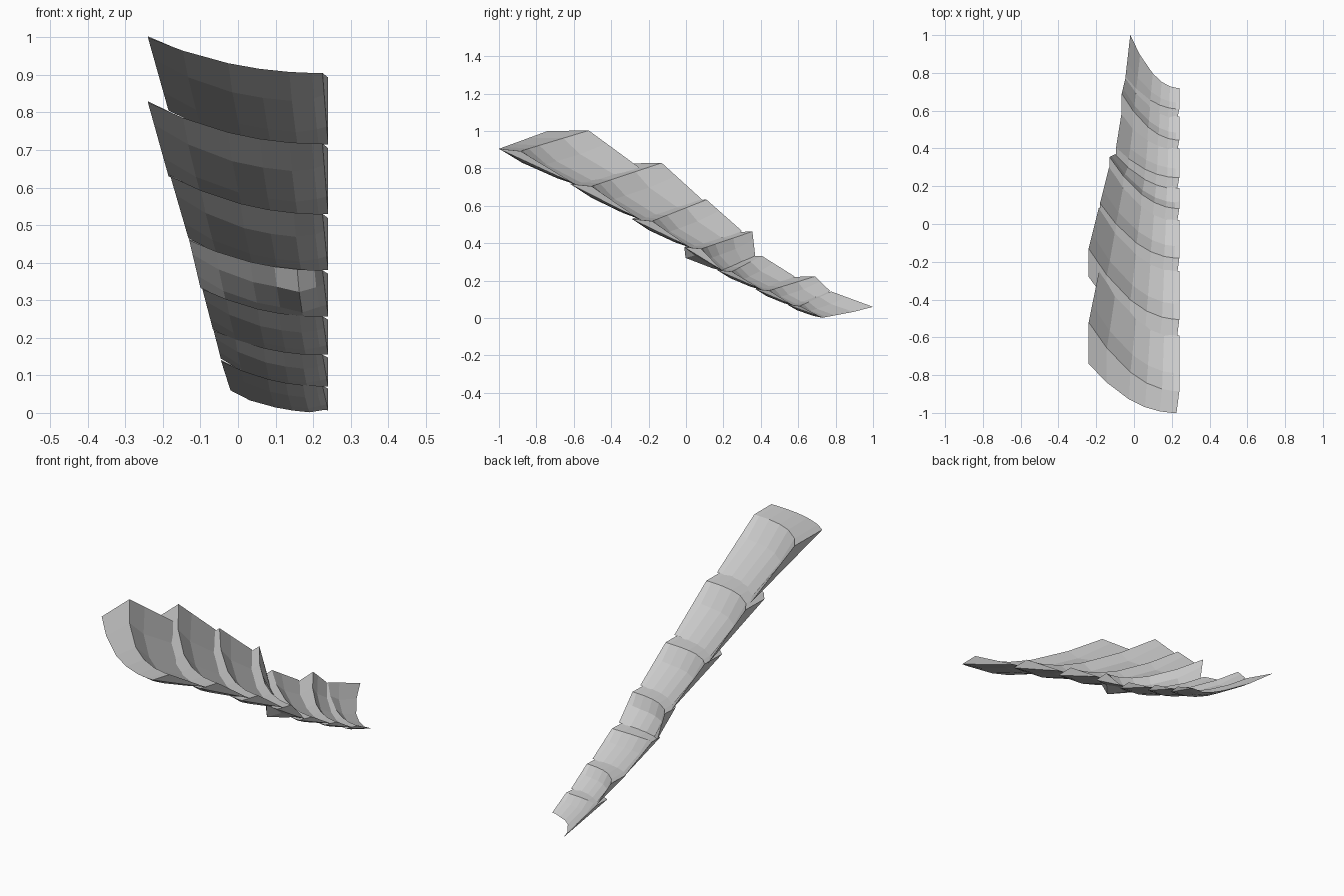
import bpy, bmesh
from mathutils import Vector

if "Cube" in bpy.data.objects:
    bpy.data.objects.remove(bpy.data.objects["Cube"])

# stations across the plate: 0 = right rim, 1 = left wing tip
STATIONS = [0, 0.06, 0.19, 0.36, 0.54, 0.8, 1]
DOWN = Vector((0, -0.43, -0.9))   # outward direction of the underside


def arc(right, left):
    """Curved cross line that sweeps up and back towards the left wing."""
    pts = []
    for u in STATIONS:
        f = u ** 2.1
        pts.append(Vector((right[0] + (left[0] - right[0]) * u,
                           right[1] + (left[1] - right[1]) * f,
                           right[2] + (left[2] - right[2]) * f)))
    return pts


def between(a, b, t, push, rim=0.6):
    """Row between two arcs, pushed outward except at both side edges."""
    row = []
    for i, (p, q) in enumerate(zip(a, b)):
        k = 0 if i in (0, len(a) - 1) else (rim if i in (1, len(a) - 2) else 1)
        row.append(p.lerp(q, t) + DOWN * push * k)
    return row


def plate(name, front, lip_y, rear, scale, keel=0.0):
    (fr, fl), (rr, rl) = front, rear
    F = arc(fr, fl)
    G = arc((0.24, fr[1] + 0.115 * scale, fr[2] - 0.012 * scale), (fl[0], lip_y, fl[2] + 0.003))
    R = arc(rr, rl)
    for p in R[2:-1]:              # tuck the rear edge under the next plate
        p.z -= 0.007
    A = between(F, R, 0.3, 0.02 * scale)
    B = between(F, R, 0.75, 0.014 * scale)
    if keel:                       # protruding lump under one plate
        A[2] += DOWN * keel + Vector((0, -0.05, 0))
        B[2] += DOWN * keel
    M = between(G, R, 0.35, 0.02 * scale, 0.9)
    bm = bmesh.new()
    rings = [[bm.verts.new(p) for p in row] for row in (F, A, B, R, M, G)]
    for i in range(6):
        a, b = rings[i], rings[(i + 1) % 6]
        for j in range(len(a) - 1):
            bm.faces.new((a[j], a[j + 1], b[j + 1], b[j]))
    bm.faces.new([r[0] for r in rings])
    bm.faces.new([r[-1] for r in rings])
    bmesh.ops.recalc_face_normals(bm, faces=bm.faces)
    me = bpy.data.meshes.new(name)
    bm.to_mesh(me)
    bm.free()
    ob = bpy.data.objects.new(name, me)
    bpy.context.collection.objects.link(ob)


# front edge of each plate: right y, right z, left x, left y, left z, lip end y
FRONT = [(-1.0, 0.905, -0.24, -0.74, 1.0, -0.52),
         (-0.62, 0.717, -0.24, -0.28, 0.827, -0.13),
         (-0.29, 0.53, -0.18, -0.03, 0.63, 0.11),
         (-0.01, 0.38, -0.13, 0.27, 0.46, 0.355),
         (0.165, 0.257, -0.095, 0.34, 0.33, 0.405),
         (0.37, 0.155, -0.065, 0.57, 0.22, 0.69),
         (0.54, 0.072, -0.045, 0.69, 0.138, 0.78)]
# rear edge of each plate, same order without the lip
REAR = [(-0.59, 0.715, -0.185, -0.25, 0.805),
        (-0.25, 0.53, -0.185, 0.09, 0.63),
        (0.02, 0.38, -0.132, 0.30, 0.465),
        (0.19, 0.257, -0.10, 0.37, 0.333),
        (0.40, 0.155, -0.067, 0.58, 0.223),
        (0.57, 0.07, -0.046, 0.77, 0.145),
        (0.72, 0.0, -0.02, 1.0, 0.06)]
SCALE = [1, 1, 0.95, 0.8, 0.7, 0.65, 0.6]

# overlapping plates from the large front end to the small tail end
for i, (f, r, s) in enumerate(zip(FRONT, REAR, SCALE)):
    plate(f"tail_plate_{i + 1}",
          ((0.225, f[0], f[1]), (f[2], f[3], f[4])), f[5],
          ((0.24, r[0], max(r[1], 0.007)), (r[2], r[3], r[4])), s,
          keel=0.008 if i == 3 else 0)
